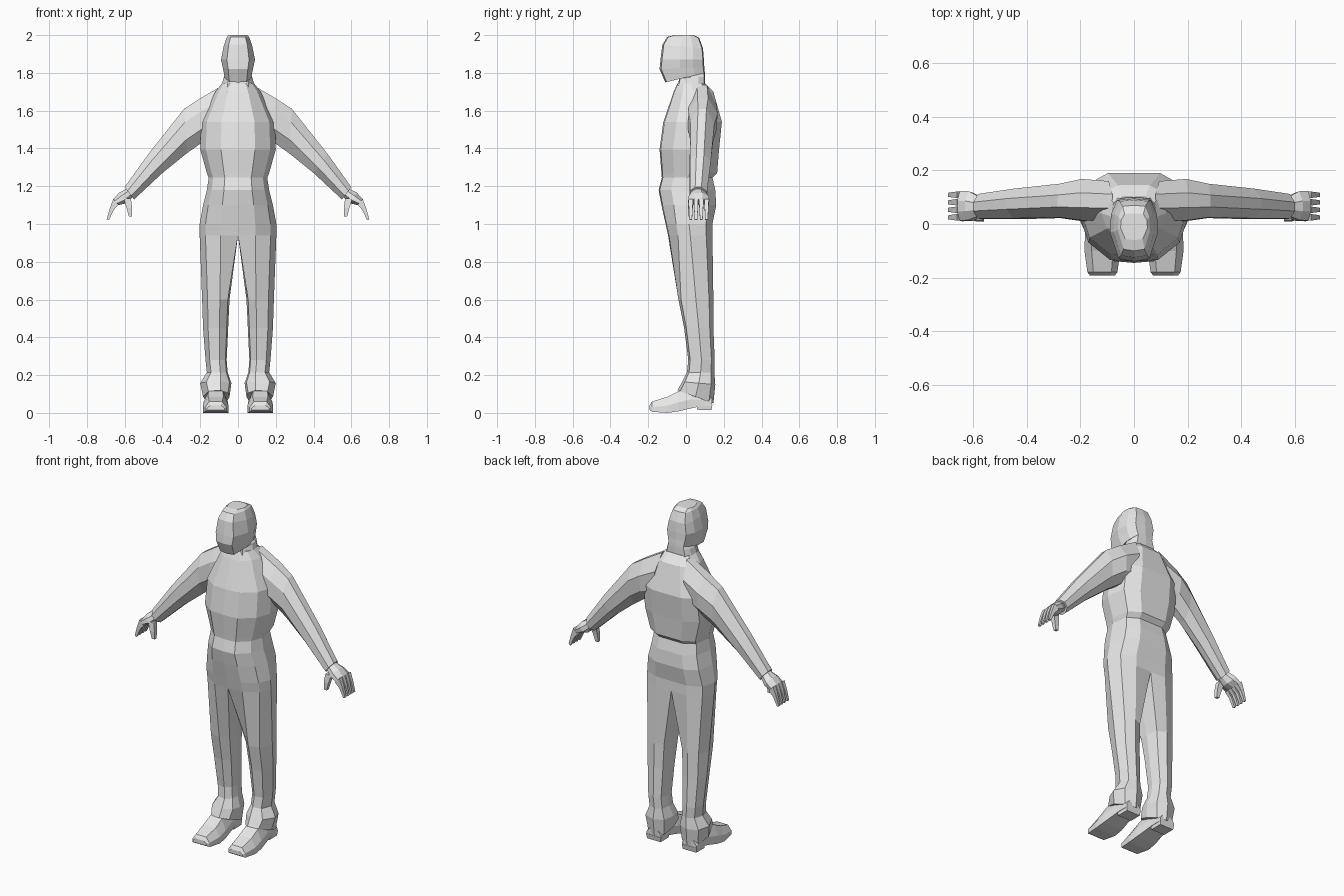
import bpy, bmesh
from mathutils import Matrix

if "Cube" in bpy.data.objects:
    bpy.data.objects.remove(bpy.data.objects["Cube"])

grey = bpy.data.materials.new("light_grey")
grey.diffuse_color = (0.8, 0.8, 0.8, 1)
grey.use_nodes = True
grey.node_tree.nodes["Principled BSDF"].inputs["Base Color"].default_value = grey.diffuse_color


def finish(bm, name):
    """Mirror to the other side, fix normals and make a flat shaded object."""
    bmesh.ops.mirror(bm, geom=bm.verts[:] + bm.edges[:] + bm.faces[:],
                     matrix=Matrix.Identity(4), merge_dist=0.0005, axis='X')
    bmesh.ops.recalc_face_normals(bm, faces=bm.faces[:])
    me = bpy.data.meshes.new(name)
    bm.to_mesh(me)
    bm.free()
    me.materials.append(grey)
    ob = bpy.data.objects.new(name, me)
    bpy.context.collection.objects.link(ob)
    return ob


def bridge(bm, a, b, closed):
    n = len(a)
    for i in range(n if closed else n - 1):
        j = (i + 1) % n
        bm.faces.new((a[i], a[j], b[j], b[i]))


def level_ring(bm, shape, xi, xo, yf, yb, zf, zb):
    """Nearly horizontal ring that may tilt from front to back."""
    return [bm.verts.new((xi + (xo - xi) * u,
                          (yf + yb) / 2 + v * (yb - yf) / 2,
                          zf + (zb - zf) * (v + 1) / 2)) for u, v in shape]


def limb_ring(bm, shape, top, bot, yf, yb):
    """Ring across a limb, from its upper edge point to its lower one (x, z)."""
    return [bm.verts.new((top[0] + (bot[0] - top[0]) * (t + 1) / 2,
                          (yf + yb) / 2 + v * (yb - yf) / 2,
                          top[1] + (bot[1] - top[1]) * (t + 1) / 2))
            for t, v in shape]


def tube(name, shape, rings):
    bm = bmesh.new()
    rows = [limb_ring(bm, shape, *r) for r in rings]
    for a, b in zip(rows, rows[1:]):
        bridge(bm, a, b, True)
    bm.faces.new(rows[0])
    bm.faces.new(rows[-1])
    return finish(bm, name)


# Torso and trousers, one side mirrored
TORSO = [(0, -1), (.45, -.96), (.85, -.55), (1, 0), (.9, .72), (.5, 1), (0, 1)]
LEG = [(.06, -.6), (.35, -1), (.8, -.85), (1, 0), (.85, .75), (.45, 1), (.1, .75), (0, 0)]
bm = bmesh.new()
rows = [level_ring(bm, TORSO, 0, hw, yf, yb, z, z) for z, hw, yf, yb in [
    (1.745, .085, -.045, .10), (1.70, .12, -.065, .145), (1.54, .195, -.12, .19),
    (1.395, .20, -.14, .175), (1.27, .165, -.13, .165), (1.245, .155, -.128, .14),
    (1.18, .165, -.145, .155), (1.10, .185, -.13, .16), (1.0, .203, -.108, .14),
    (.94, .203, -.095, .14)]]
for a, b in zip(rows, rows[1:]):
    bridge(bm, a, b, False)
bm.faces.new(rows[0])
crotch = bm.verts.new((0, .02, .94))
prev = rows[-1] + [crotch]
for r in [(.045, .19, -.04, .145, .60, .60), (.052, .185, -.01, .145, .45, .45),
          (.06, .172, .012, .152, .28, .28), (.055, .165, .005, .15, .215, .215),
          (.035, .2, -.02, .155, .165, .15), (.045, .185, -.045, .145, .12, .05)]:
    ring = level_ring(bm, LEG, *r)
    bridge(bm, prev, ring, True)
    prev = ring
bm.faces.new(prev)
finish(bm, "body")

# Hooded head and neck
HEAD = [(0, -1), (.65, -.93), (1, -.1), (.95, .5), (.7, .95), (0, 1)]
bm = bmesh.new()
rows = [level_ring(bm, HEAD, 0, *r) for r in [
    (.088, -.045, .10, 1.725, 1.74), (.075, -.035, .10, 1.775, 1.78),
    (.07, -.11, .10, 1.75, 1.80), (.08, -.14, .097, 1.82, 1.83),
    (.09, -.135, .095, 1.87, 1.87), (.076, -.125, .09, 1.95, 1.93),
    (.06, -.10, .07, 1.99, 1.985), (.05, -.06, .04, 2.0, 2.0)]]
for a, b in zip(rows, rows[1:]):
    bridge(bm, a, b, False)
bm.faces.new(rows[-1])
finish(bm, "head")

# Sleeves
LIMB = [(-1, .35), (-.3, 1), (.5, .9), (1, .3), (1, -.3), (.4, -1), (-.4, -.95), (-1, -.35)]
tube("arms", LIMB, [
    ((.08, 1.735), (.12, 1.45), .01, .16), ((.20, 1.665), (.185, 1.435), .01, .168),
    ((.285, 1.61), (.27, 1.375), .022, .15), ((.475, 1.37), (.40, 1.27), .018, .132),
    ((.60, 1.195), (.55, 1.13), .018, .112)])

# Hands: palm, four bent fingers and a thumb
BOX = [(-1, 1), (1, 1), (1, -1), (-1, -1)]
tube("palms", LIMB, [
    ((.585, 1.19), (.555, 1.145), .03, .10), ((.63, 1.165), (.59, 1.11), .012, .122),
    ((.66, 1.132), (.632, 1.10), .010, .124)])
for i in range(4):
    y = .025 + .028 * i
    tube("finger_%d" % (i + 1), BOX, [
        ((.66, 1.133), (.632, 1.102), y - .012, y + .012),
        ((.678, 1.085), (.658, 1.075), y - .010, y + .010),
        ((.695, 1.025), (.683, 1.02), y - .007, y + .007)])
tube("thumbs", BOX, [
    ((.605, 1.135), (.567, 1.135), .015, .045), ((.59, 1.085), (.56, 1.085), .01, .036),
    ((.578, 1.04), (.56, 1.04), .012, .03)])

# Shoes, built from toe to heel
SHOE = [(-1, 0), (-1, .45), (-.6, 1), (.6, 1), (1, .45), (1, 0)]
bm = bmesh.new()
prev = None
for y, hw, z0, z1 in [(-.193, .046, .015, .04), (-.18, .056, .006, .06), (-.10, .067, 0, .085),
                      (-.04, .065, .008, .115), (.03, .055, .025, .13),
                      (.08, .05, .035, .11), (.138, .048, .035, .08)]:
    ring = [bm.verts.new((.118 + hw * u, y, z0 + (z1 - z0) * v)) for u, v in SHOE]
    if prev:
        bridge(bm, prev, ring, True)
    else:
        bm.faces.new(ring)
    prev = ring
bm.faces.new(prev)
finish(bm, "shoes")

# Shoe heels
tube("shoe_heels", BOX, [((.07, .045), (.166, .045), .055, .14),
                         ((.073, .015), (.163, .015), .06, .135)])
